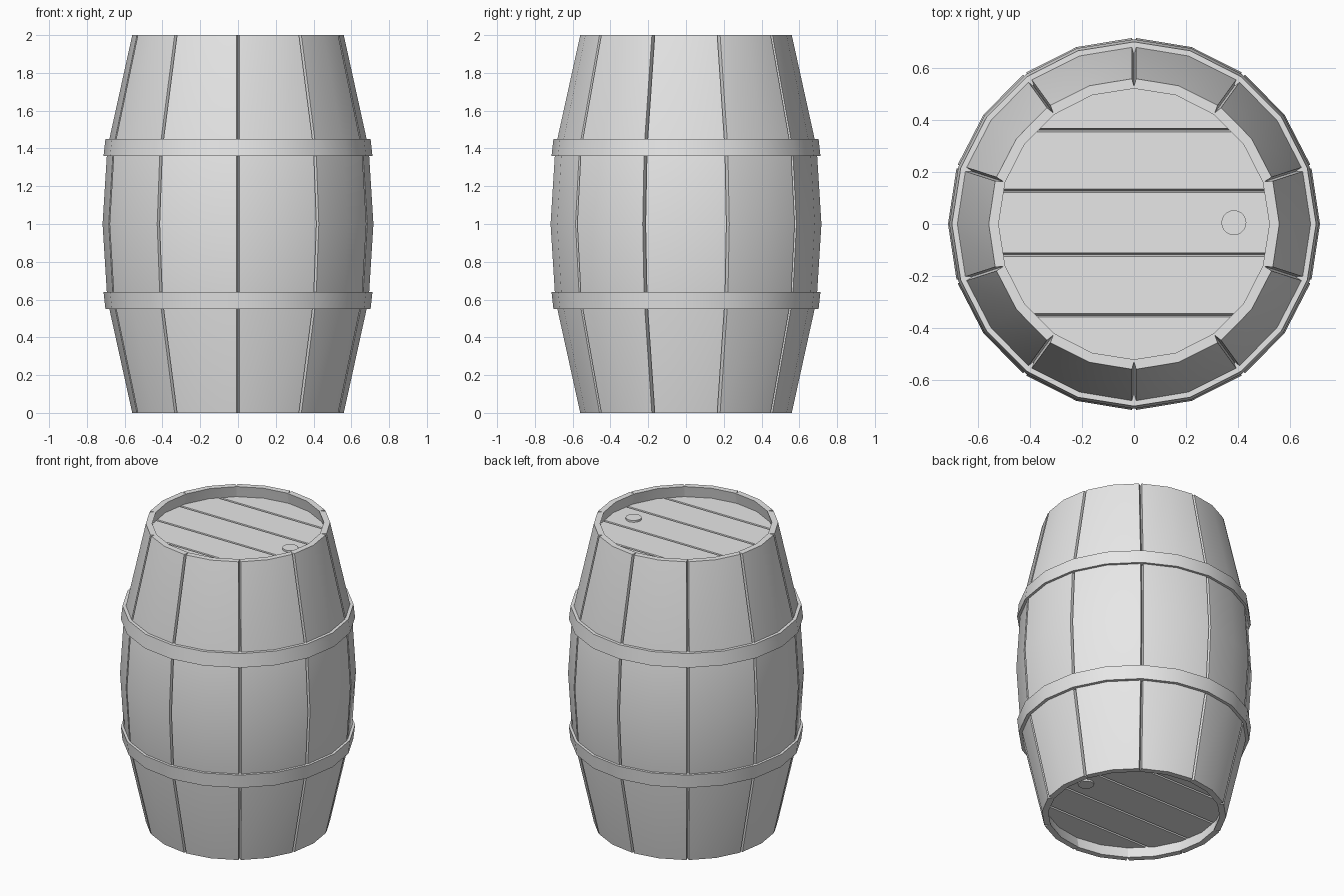
import bpy
import bmesh
from math import sin, cos, pi, radians
from mathutils import Matrix, Vector

cube = bpy.data.objects.get("Cube")
if cube:
    bpy.data.objects.remove(cube, do_unlink=True)

STAVES = 10
SIDES = STAVES * 2
HALF = pi / STAVES
# Belly profile as (height, outer radius)
PROFILE = [(0, 0.56), (0.6, 0.692), (1, 0.717), (1.4, 0.692), (2, 0.56)]
WALL = 0.038
GROOVE_DEPTH = 0.03
GROOVE_HALF = 0.008
HEAD_Z = 1.925
PLANK_JOINTS = (-0.352, -0.118, 0.128, 0.362)

grey = bpy.data.materials.new("plain_grey")
grey.use_nodes = True
grey.diffuse_color = (0.8, 0.8, 0.8, 1)
grey.node_tree.nodes["Principled BSDF"].inputs["Base Color"].default_value = (0.8, 0.8, 0.8, 1)


def link(name, mesh):
    obj = bpy.data.objects.new(name, mesh)
    bpy.context.collection.objects.link(obj)
    return obj


def finish(bm, name):
    bmesh.ops.recalc_face_normals(bm, faces=bm.faces)
    mesh = bpy.data.meshes.new(name)
    bm.to_mesh(mesh)
    bm.free()
    mesh.materials.append(grey)
    mesh.shade_smooth()
    mesh.set_sharp_from_angle(angle=radians(30))
    return link(name, mesh)


def loft(bm, rings, closed=False):
    """Skin a list of closed point rings, capping the ends unless closed."""
    rows = [[bm.verts.new(p) for p in ring] for ring in rings]
    pairs = list(zip(rows, rows[1:]))
    if closed:
        pairs.append((rows[-1], rows[0]))
    for a, b in pairs:
        for i in range(len(a)):
            j = (i + 1) % len(a)
            bm.faces.new((a[i], a[j], b[j], b[i]))
    if not closed:
        bm.faces.new(rows[0])
        bm.faces.new(rows[-1])


def polar(r, a, z, shift=0):
    """Point at radius r and angle a, slid sideways by shift."""
    return Vector((r * cos(a) - shift * sin(a), r * sin(a) + shift * cos(a), z))


def stave_ring(z, r):
    groove, inner = r - GROOVE_DEPTH, r - WALL
    return [polar(r, -HALF, z, GROOVE_HALF), polar(r, 0, z), polar(r, HALF, z, -GROOVE_HALF),
            polar(groove, HALF, z), polar(inner, HALF, z), polar(inner, 0, z),
            polar(inner, -HALF, z), polar(groove, -HALF, z)]


# Staves: one bent board, repeated around the axis
bm = bmesh.new()
loft(bm, [stave_ring(z, r) for z, r in PROFILE])
stave = finish(bm, "stave_1")
for i in range(1, STAVES):
    copy = link(f"stave_{i + 1}", stave.data)
    copy.rotation_euler.z = 2 * HALF * i


# Hoops: slightly tapered bands, mirrored about mid height
def hoop(name, side):
    section = [(0.64, 0.712), (0.55, 0.702), (0.55, 0.66), (0.64, 0.66)]
    bm = bmesh.new()
    loft(bm, [[polar(r, HALF * i, 1 + side * (1 - z)) for z, r in section]
              for i in range(SIDES)], closed=True)
    finish(bm, name)


# Heads: grooved plank discs, with a small bung, facing outward
def disc(bm, radius, depth, sides, centre):
    bmesh.ops.create_cone(bm, cap_ends=True, segments=sides, radius1=radius,
                          radius2=radius, depth=depth, matrix=Matrix.Translation(centre))


def flip(bm, side):
    for v in bm.verts:
        v.co.z = 1 + side * (v.co.z - 1)


def head(name, side):
    bm = bmesh.new()
    disc(bm, 0.545, 0.04, SIDES, (0, 0, HEAD_Z - 0.02))
    for y in PLANK_JOINTS:
        for offset in (-0.007, 0, 0.007):
            bmesh.ops.bisect_plane(bm, geom=bm.verts[:] + bm.edges[:] + bm.faces[:],
                                   plane_co=(0, y + offset, 0), plane_no=(0, 1, 0))
        for v in bm.verts:
            if abs(v.co.y - y) < 0.001 and v.co.z > HEAD_Z - 0.01:
                v.co.z -= 0.025
    flip(bm, side)
    finish(bm, name)


def bung(name, side):
    bm = bmesh.new()
    disc(bm, 0.048, 0.03, 20, (0.385, 0.005, HEAD_Z - 0.003))
    flip(bm, side)
    finish(bm, name)


for label, side in (("upper", 1), ("lower", -1)):
    hoop(label + "_hoop", side)
    head(label + "_head", side)
    bung(label + "_bung", side)
